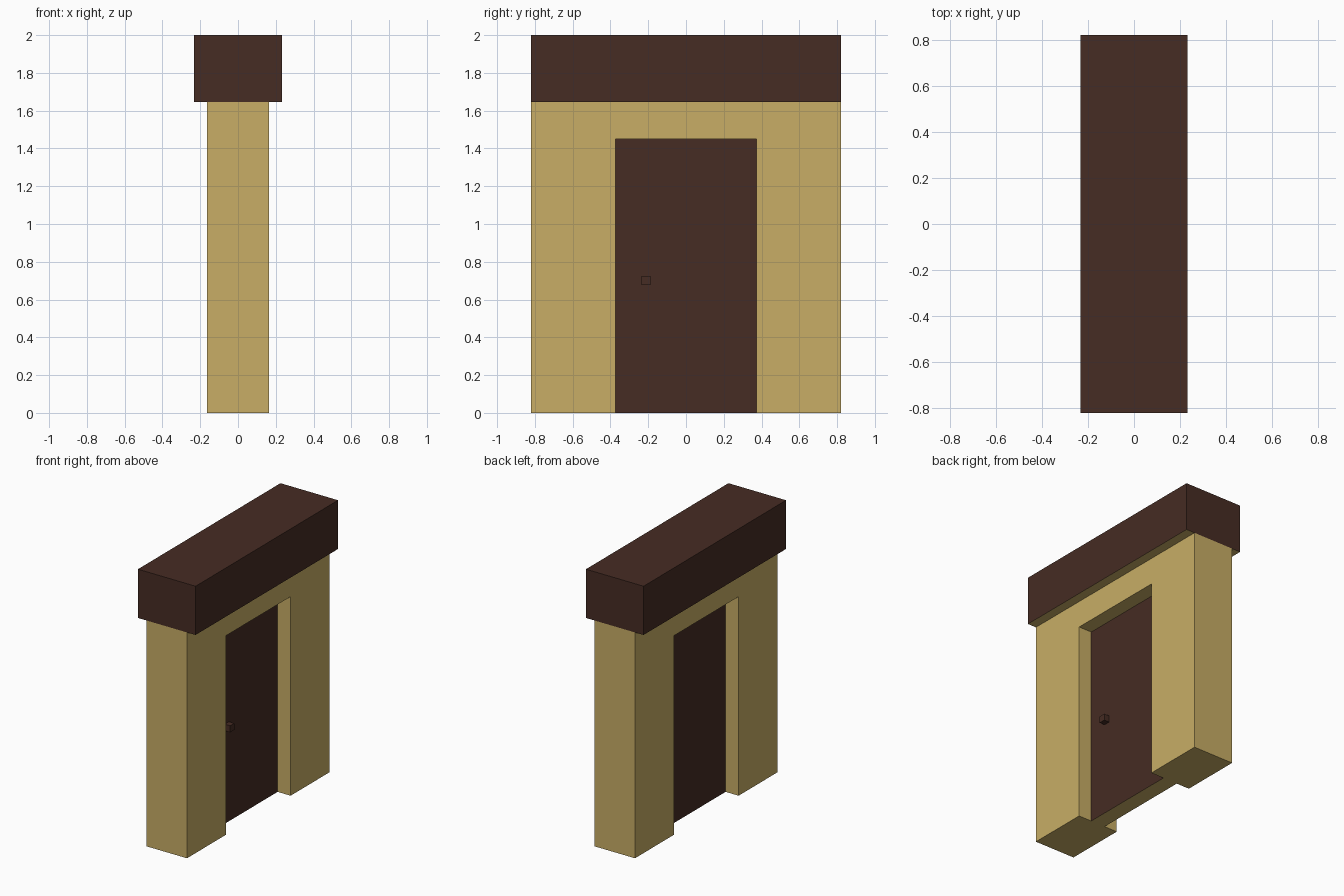
import bpy
import bmesh

cube = bpy.data.objects.get("Cube")
if cube:
    bpy.data.objects.remove(cube, do_unlink=True)


def make_material(name, rgb):
    mat = bpy.data.materials.new(name)
    mat.use_nodes = True
    color = (*rgb, 1.0)
    mat.diffuse_color = color
    mat.node_tree.nodes["Principled BSDF"].inputs["Base Color"].default_value = color
    return mat


brown = make_material("dark_brown_wood", (0.061, 0.025, 0.017))
tan = make_material("tan_plaster", (0.578, 0.423, 0.133))


def extrude_profile(name, profile, x0, x1, materials):
    """Extrude a (y, z) outline along x; a second material goes on downward faces."""
    bm = bmesh.new()
    face = bm.faces.new([bm.verts.new((x0, y, z)) for y, z in profile])
    result = bmesh.ops.extrude_face_region(bm, geom=[face])
    moved = [v for v in result["geom"] if isinstance(v, bmesh.types.BMVert)]
    bmesh.ops.translate(bm, vec=(x1 - x0, 0, 0), verts=moved)
    bmesh.ops.recalc_face_normals(bm, faces=bm.faces[:])
    bm.normal_update()
    for f in bm.faces:
        if len(materials) > 1 and f.normal.z < -0.5:
            f.material_index = 1
    mesh = bpy.data.meshes.new(name)
    bm.to_mesh(mesh)
    bm.free()
    for mat in materials:
        mesh.materials.append(mat)
    obj = bpy.data.objects.new(name, mesh)
    bpy.context.collection.objects.link(obj)
    return obj


def rect(y0, y1, z0, z1):
    return [(y0, z0), (y1, z0), (y1, z1), (y0, z1)]


half_len, half_wall, half_roof, half_door = 0.82, 0.163, 0.232, 0.373
eave, door_top, half_leaf = 1.645, 1.45, 0.058

# Wall with the doorway opening
wall_outline = [(-half_len, 0), (-half_door, 0), (-half_door, door_top),
                (half_door, door_top), (half_door, 0), (half_len, 0),
                (half_len, eave), (-half_len, eave)]
extrude_profile("wall", wall_outline, -half_wall, half_wall, [tan])

# Heavy roof beam with a plastered underside
extrude_profile("roof_beam", rect(-half_len, half_len, eave, 2.0),
                -half_roof, half_roof, [brown, tan])

# Recessed door leaf
extrude_profile("door", rect(-half_door, half_door, 0, door_top),
                -half_leaf, half_leaf, [brown, tan])

# Square knob on one side of the door
extrude_profile("door_knob", rect(-0.235, -0.187, 0.677, 0.725),
                half_leaf - 0.005, half_leaf + 0.043, [brown])
